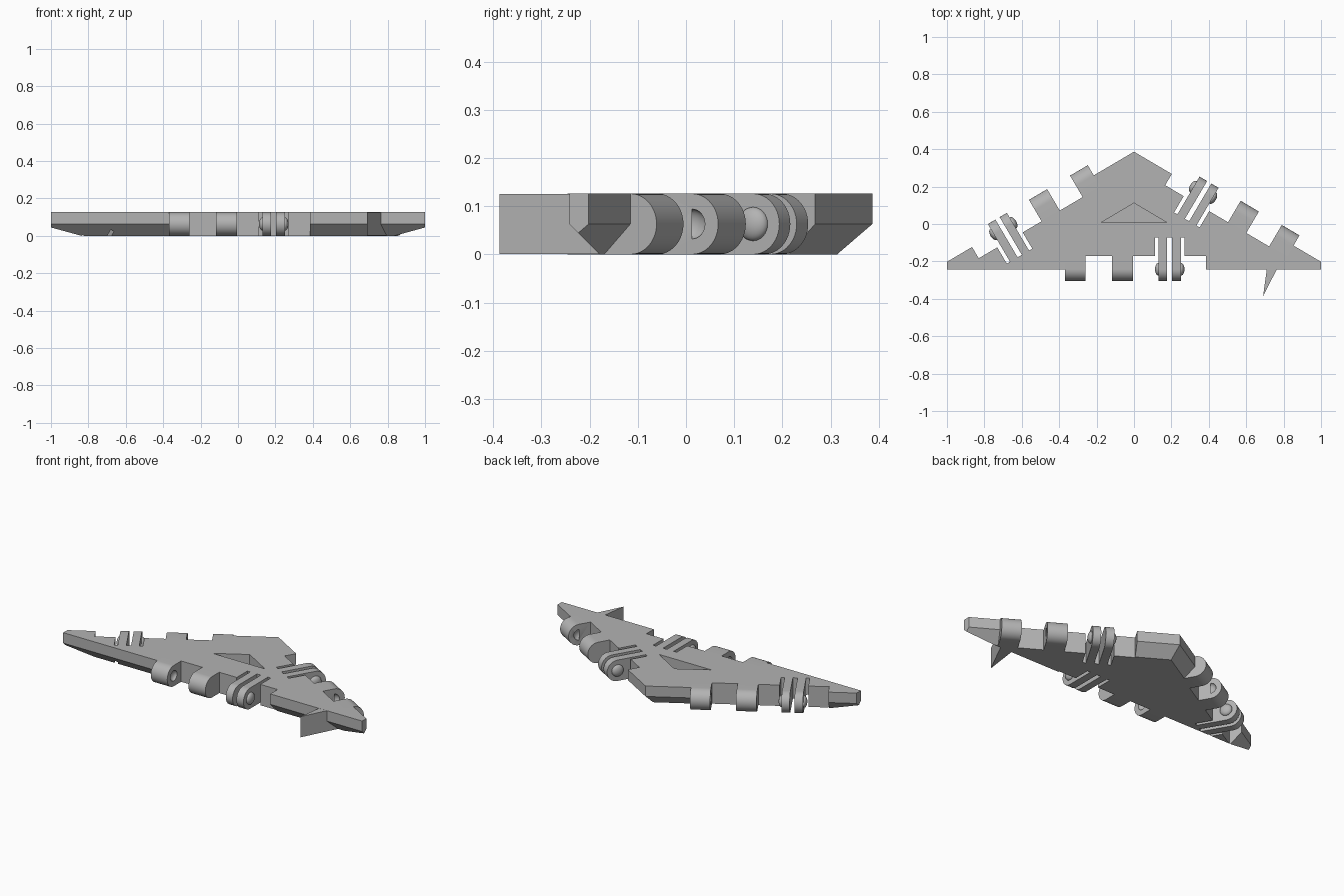
import bpy
import math
from mathutils import Matrix

cube = bpy.data.objects.get("Cube")
if cube:
    bpy.data.objects.remove(cube, do_unlink=True)

H = 0.126                 # plate thickness
R = H / 2                 # hinge radius, chamfer size
EDGE = -0.242             # front edge line
ANGLE = math.radians(30.48)
HALF = 1.068              # half length of the untrimmed front edge
APEX = EDGE + HALF * math.tan(ANGLE)
POCKET = 0.07             # depth of the hinge pocket

grey = bpy.data.materials.new("plain grey")
grey.use_nodes = True
grey.diffuse_color = (0.45, 0.45, 0.45, 1)
grey.node_tree.nodes["Principled BSDF"].inputs["Base Color"].default_value = (0.45, 0.45, 0.45, 1)


def make(name, verts, faces, matrix=Matrix()):
    mesh = bpy.data.meshes.new(name)
    mesh.from_pydata(verts, [], faces)
    mesh.transform(matrix)
    mesh.materials.append(grey)
    obj = bpy.data.objects.new(name, mesh)
    bpy.context.collection.objects.link(obj)
    return obj


def loft(name, low, high, matrix=Matrix()):
    """Closed solid between two rings of equal length, ring order seen from the far end."""
    n = len(low)
    faces = [tuple(reversed(range(n))), tuple(range(n, 2 * n))]
    faces += [(i, (i + 1) % n, n + (i + 1) % n, n + i) for i in range(n)]
    return make(name, low + high, faces, matrix)


def prism(name, outline, z0, z1, matrix=Matrix()):
    return loft(name, [(x, y, z0) for x, y in outline], [(x, y, z1) for x, y in outline], matrix)


def select(obj):
    bpy.ops.object.select_all(action='DESELECT')
    obj.select_set(True)
    bpy.context.view_layer.objects.active = obj


def combine(obj, other, operation):
    other.hide_render = True
    mod = obj.modifiers.new("combine", 'BOOLEAN')
    mod.operation = operation
    mod.solver = 'EXACT'
    mod.object = other
    select(obj)
    bpy.ops.object.modifier_apply(modifier=mod.name)
    bpy.data.objects.remove(other, do_unlink=True)


def smooth(obj):
    select(obj)
    bpy.ops.object.shade_smooth_by_angle(angle=math.radians(35))


def knuckle(name, s0, s1, matrix):
    """Plate-high tab with a rounded outer end, running from s0 to s1 along the edge."""
    ring = [(POCKET, 0), (POCKET, H)]
    for i in range(25):
        a = math.pi / 2 + math.pi * i / 24
        ring.append((R * math.cos(a), R + R * math.sin(a)))
    return loft(name, [(s0, v, z) for v, z in ring], [(s1, v, z) for v, z in ring], matrix)


def button(name, s, depth, radius, matrix):
    """Flattened ball centred on the hinge axis."""
    bpy.ops.mesh.primitive_uv_sphere_add(segments=24, ring_count=16, radius=1)
    obj = bpy.context.object
    obj.name = name
    shape = Matrix.Translation((s, 0, R)) @ Matrix.Diagonal((depth, radius, radius, 1))
    obj.data.transform(matrix @ shape)
    obj.data.materials.append(grey)
    return obj


# Plate: triangle with its lower rim chamfered inward
def triangle(inset, z):
    half = HALF - inset / math.tan(ANGLE / 2)
    return [(-half, EDGE + inset, z), (half, EDGE + inset, z),
            (0, APEX - inset / math.cos(ANGLE), z)]


low, mid, top = triangle(R, 0), triangle(0, R), triangle(0, H)
sides = [(k + i, k + (i + 1) % 3, k + 3 + (i + 1) % 3, k + 3 + i)
         for k in (0, 3) for i in range(3)]
plate = make("plate", low + mid + top, [(2, 1, 0), (6, 7, 8)] + sides)

# Trim the sharp corners
trim = prism("trim", [(-1, -1), (1, -1), (1, 0.387), (-1, 0.387)], -1, 1)
combine(plate, trim, 'INTERSECT')

# Pointed spur on the front edge
spur = prism("spur", [(0.69, -0.387), (0.80, -0.17), (0.72, -0.17)], 0.0004, H - 0.0004)
combine(plate, spur, 'UNION')

# Triangular recess in the top
recess = prism("recess", [(-0.175, 0.008), (0.175, 0.008), (0, 0.112)], R, 1)
combine(plate, recess, 'DIFFERENCE')

# Hinge frames: x along the edge, y pointing into the plate
mx, my = HALF / 2, (EDGE + APEX) / 2
frames = {
    "front": Matrix.Translation((0, EDGE, 0)),
    "left": Matrix.Translation((mx, my, 0)) @ Matrix.Rotation(math.pi - ANGLE, 4, 'Z'),
    "right": Matrix.Translation((-mx, my, 0)) @ Matrix.Rotation(math.pi + ANGLE, 4, 'Z'),
}
barrels = [(-0.37, -0.26), (-0.118, -0.005)]
fingers = [(0.132, 0.177), (0.203, 0.25)]
slots = [(0.25, 0.27), (0.177, 0.203), (0.112, 0.132)]

for side, frame in frames.items():
    # Comb-shaped pocket with three slots beside the clip fingers
    comb = [(-0.37, -0.1), (0.385, -0.1), (0.385, POCKET)]
    for a, b in slots:
        comb += [(b, POCKET), (b, 0.171), (a, 0.171), (a, POCKET)]
    comb.append((-0.37, POCKET))
    combine(plate, prism("pocket", comb, -1, 1, frame), 'DIFFERENCE')

    # Barrels with dimples facing each other
    for i, (a, b) in enumerate(barrels):
        barrel = knuckle(f"{side}_barrel_{i + 1}", a, b, frame)
        dimple = button("dimple", b if i == 0 else a, 0.02, 0.031, frame)
        combine(barrel, dimple, 'DIFFERENCE')
        smooth(barrel)

    # Clip fingers with buttons on their outer faces
    for i, (a, b) in enumerate(fingers):
        smooth(knuckle(f"{side}_finger_{i + 1}", a, b, frame))
        smooth(button(f"{side}_button_{i + 1}", a if i == 0 else b, 0.02, 0.035, frame))
